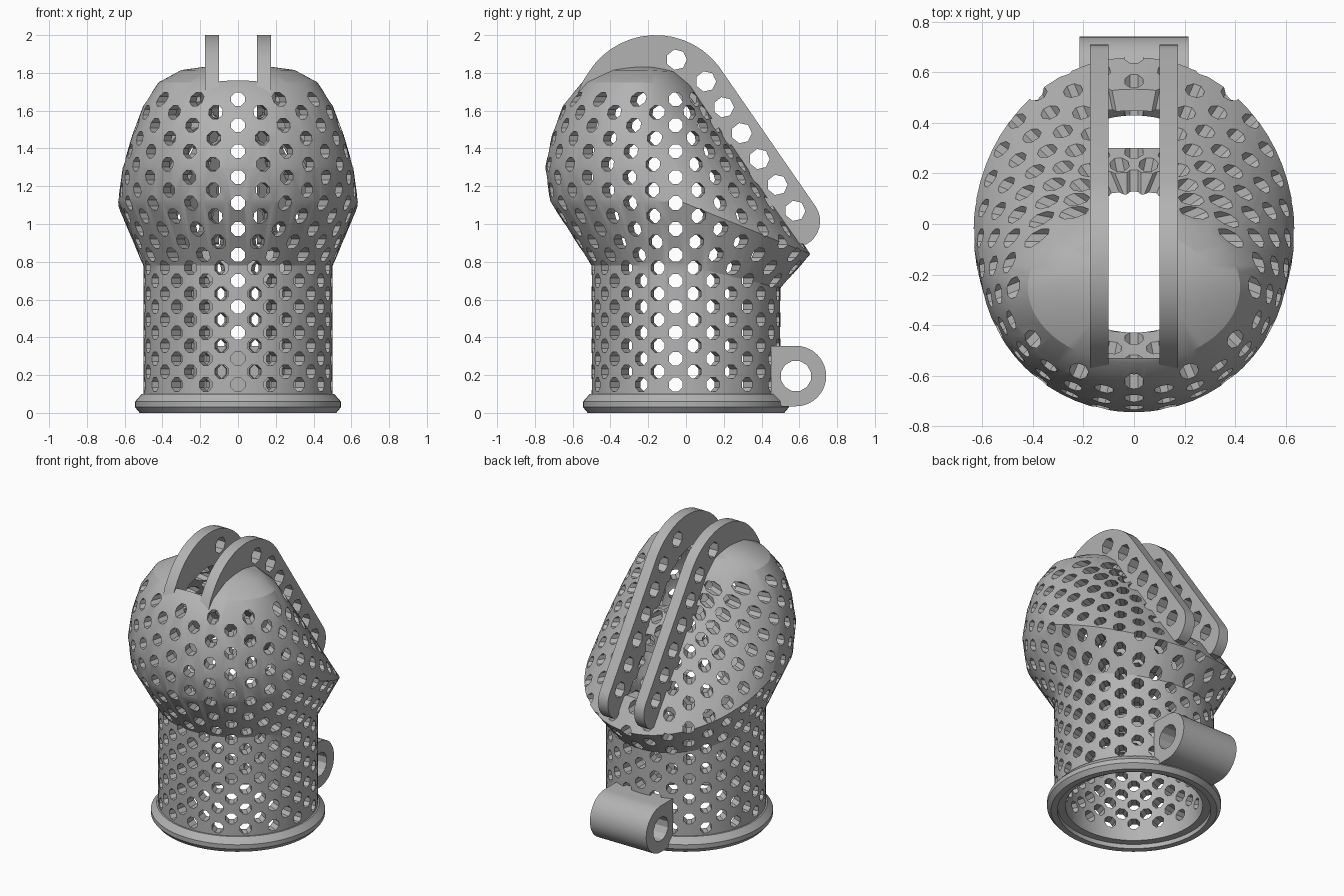
import bpy, bmesh, math
from mathutils import Vector
from mathutils.bvhtree import BVHTree

if "Cube" in bpy.data.objects:
    bpy.data.objects.remove(bpy.data.objects["Cube"])

grey = bpy.data.materials.new("plain_grey")
grey.use_nodes = True
COLOUR = (0.45, 0.45, 0.45, 1)
grey.diffuse_color = COLOUR
grey.node_tree.nodes["Principled BSDF"].inputs["Base Color"].default_value = COLOUR

SEG = 64


def make(name, bm):
    bmesh.ops.recalc_face_normals(bm, faces=bm.faces)
    mesh = bpy.data.meshes.new(name)
    bm.to_mesh(mesh)
    bm.free()
    mesh.materials.append(grey)
    ob = bpy.data.objects.new(name, mesh)
    bpy.context.collection.objects.link(ob)
    return ob


def apply_all(ob):
    # Bake the modifier stack into the mesh
    deps = bpy.context.evaluated_depsgraph_get()
    mesh = bpy.data.meshes.new_from_object(ob.evaluated_get(deps))
    ob.modifiers.clear()
    ob.data = mesh


def cut(ob, cutter, overlaps=False):
    mod = ob.modifiers.new("cut", 'BOOLEAN')
    mod.operation = 'DIFFERENCE'
    mod.solver = 'EXACT'
    mod.use_self = overlaps
    mod.object = cutter
    apply_all(ob)
    bpy.data.objects.remove(cutter)


def smooth(ob, degrees=25):
    bpy.ops.object.select_all(action='DESELECT')
    ob.select_set(True)
    bpy.context.view_layer.objects.active = ob
    bpy.ops.object.shade_smooth_by_angle(angle=math.radians(degrees))


def bridge(bm, a, b):
    n = len(a)
    for i in range(n):
        bm.faces.new((a[i], a[(i + 1) % n], b[(i + 1) % n], b[i]))


def prism(bm, start, end, radius, sides):
    # Polygonal rod between two points
    axis = (end - start).normalized()
    u = axis.cross(Vector((0, 0, 1)))
    u.normalize()
    v = axis.cross(u)
    rings = []
    for p in (start, end):
        rings.append([bm.verts.new(p + radius * (u * math.cos(t) + v * math.sin(t)))
                      for t in (math.tau * (i + 0.5) / sides for i in range(sides))])
    bridge(bm, *rings)
    bm.faces.new(rings[0][::-1])
    bm.faces.new(rings[1])


def plate(name, points, x0, x1):
    # Side profile (y, z) extruded across x
    bm = bmesh.new()
    rings = [[bm.verts.new((x, y, z)) for y, z in points] for x in (x0, x1)]
    bridge(bm, *rings)
    bm.faces.new(rings[0][::-1])
    bm.faces.new(rings[1])
    return make(name, bm)


def arc(cy, cz, r, a0, a1, n):
    angles = [math.radians(a0 + (a1 - a0) * i / n) for i in range(n + 1)]
    return [(cy + r * math.cos(a), cz + r * math.sin(a)) for a in angles]


# Shell: front z, back z, front y, back y, half width of each ring
RINGS = [
    (.03, .03, -.5, .5, .5),
    (.78, .66, -.5, .5, .5),
    (1.12, .84, -.72, .66, .635),
    (1.30, 1.125, -.745, .46, .61),
    (1.47, 1.41, -.71, .27, .56),
    (1.63, 1.59, -.65, .14, .50),
    (1.75, 1.73, -.55, .05, .42),
    (1.815, 1.805, -.42, -.03, .30),
    (1.84, 1.838, -.30, -.13, .12),
]
bm = bmesh.new()
previous = None
for zf, zb, yf, yb, hw in RINGS:
    ring = []
    for i in range(SEG):
        c, s = math.cos(math.tau * i / SEG), math.sin(math.tau * i / SEG)
        y = (yf + yb) / 2 + (yb - yf) / 2 * s
        ring.append(bm.verts.new((hw * c, y, zf + (zb - zf) * max(0, s))))
    if previous:
        bridge(bm, previous, ring)
    previous = ring
bm.faces.new(previous)
tree = BVHTree.FromBMesh(bm)
shell = make("perforated_shell", bm)
solid = shell.modifiers.new("wall", 'SOLIDIFY')
solid.thickness = 0.07
solid.offset = -1
solid.use_even_offset = True
apply_all(shell)

# Staggered radial holes
bm = bmesh.new()
COLUMNS, ROW = 32, 0.1373
for col in range(COLUMNS):
    a = math.tau * col / COLUMNS
    out = Vector((math.sin(a), -math.cos(a), 0))
    for row in range(12 - col % 2):
        z = 0.15 + ROW * (row + 0.5 * (col % 2))
        origin = Vector((0, -.055, z))
        hit, _, _, dist = tree.ray_cast(origin, out)
        if hit is None or dist < 0.2:
            continue
        prism(bm, origin + out * max(0.08, dist - 0.19), hit + out * 0.12, 0.039, 8)
cut(shell, make("hole_cutter", bm), True)

# Slot between the rails
cut(shell, plate("slot_cutter", [(-.53, 1.5), (-.53, 2.2), (1, 2.2), (1, 1.02),
                                 (.3, 1.02), (.3, 1.5)], -.1, .1))
smooth(shell)

# Base flange
bm = bmesh.new()
profile = [(.48, 0), (.52, 0), (.545, .03), (.545, .06), (.51, .1),
           (.46, .1), (.46, .03), (.48, .03)]
loops = [[bm.verts.new((r * math.cos(t), r * math.sin(t), z)) for r, z in profile]
         for t in (math.tau * i / SEG for i in range(SEG))]
for i in range(SEG):
    bridge(bm, loops[i], loops[(i + 1) % SEG])
smooth(make("base_flange", bm))

# Pair of crest rails with a row of holes
outline = ([(-.58, 1.67), (-.55, 1.75)] + arc(-.16, 1.58, .42, 148, 38, 14)
           + arc(.57, 1.015, .14, 32, -62, 8)
           + [(.55, .9), (.5, .98), (.03, 1.66), (-.07, 1.76), (-.2, 1.775),
              (-.38, 1.73), (-.5, 1.65)])
HOLES = [(-.05, 1.87)] + [(.105 + .0945 * i, 1.755 - .137 * i) for i in range(6)]
for side, x0, x1 in (("left", .1, .175), ("right", -.175, -.1)):
    rail = plate(side + "_rail", outline, x0, x1)
    bm = bmesh.new()
    for y, z in HOLES:
        prism(bm, Vector((x0 - .1, y, z)), Vector((x1 + .1, y, z)), .055, 7)
    cut(rail, make("rail_cutter", bm))
    smooth(rail)

# Hinge barrel at the back
barrel = plate("hinge_barrel", [(.45, .355)] + arc(.582, .195, .16, 90, -90, 20)
               + [(.51, .035), (.45, .06)], -.215, .215)
bm = bmesh.new()
prism(bm, Vector((-.4, .582, .195)), Vector((.4, .582, .195)), .082, 12)
cut(barrel, make("barrel_cutter", bm))
smooth(barrel)
